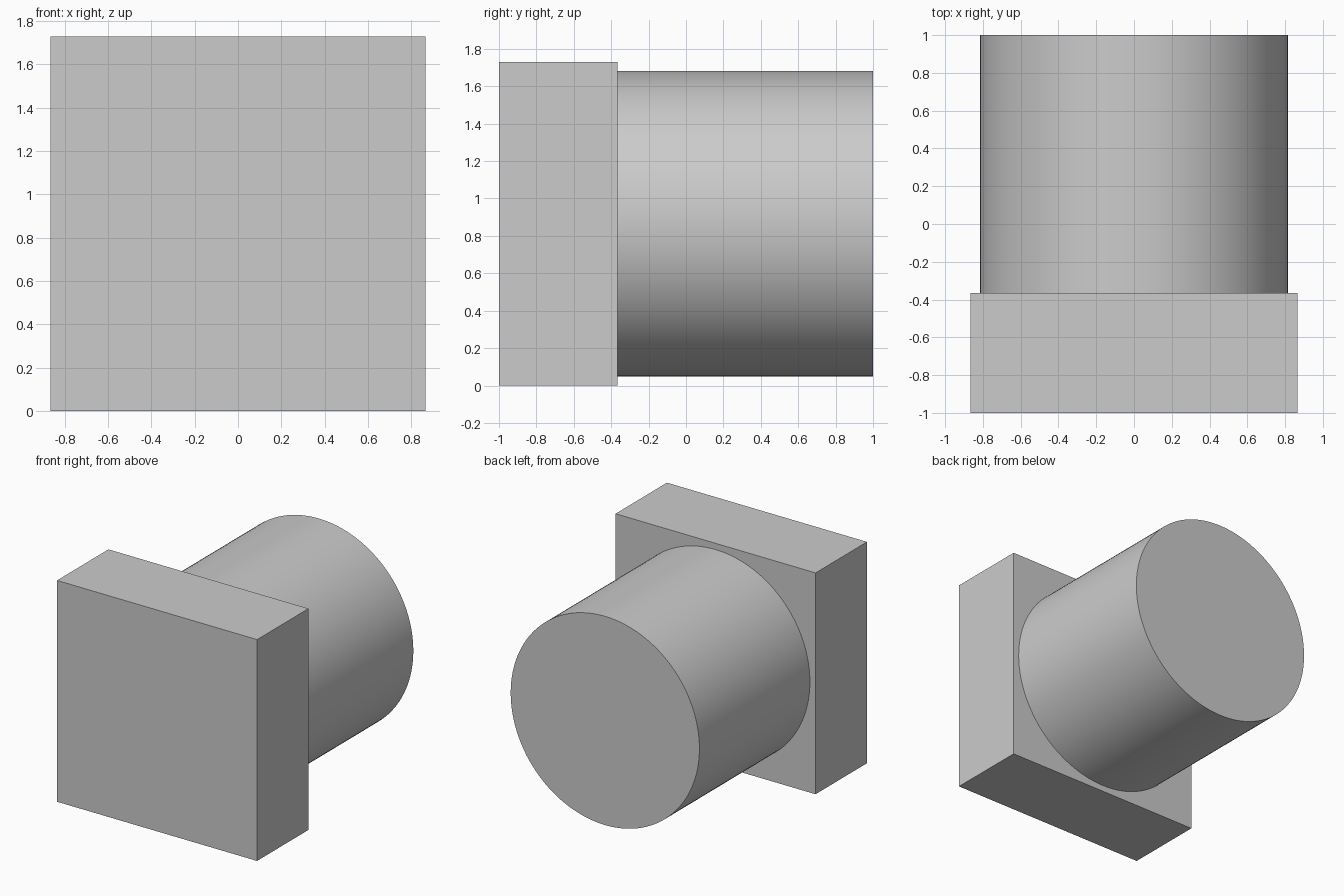
import bpy
import math

cube = bpy.data.objects.get("Cube")
if cube:
    bpy.data.objects.remove(cube, do_unlink=True)

WIDTH = 1.73          # square head side
FRONT, JOINT, BACK = -1.0, -0.365, 1.0
RADIUS = 0.816
MID_Z = WIDTH / 2

grey = bpy.data.materials.new("plain grey")
grey.use_nodes = True
colour = (0.6, 0.6, 0.6, 1)
grey.diffuse_color = colour
grey.node_tree.nodes["Principled BSDF"].inputs["Base Color"].default_value = colour


def finish(name):
    obj = bpy.context.object
    obj.name = name
    obj.data.materials.append(grey)
    bpy.ops.object.transform_apply(location=False, rotation=True, scale=True)
    return obj


# Square head at the front
bpy.ops.mesh.primitive_cube_add(size=1, location=(0, (FRONT + JOINT) / 2, MID_Z))
bpy.context.object.scale = (WIDTH, JOINT - FRONT, WIDTH)
finish("square_head")

# Round shank running to the back
bpy.ops.mesh.primitive_cylinder_add(
    vertices=128, radius=RADIUS, depth=BACK - JOINT,
    location=(0, (JOINT + BACK) / 2, MID_Z), rotation=(math.pi / 2, 0, 0))
finish("round_shank")
bpy.ops.object.shade_smooth_by_angle(angle=math.radians(30))
